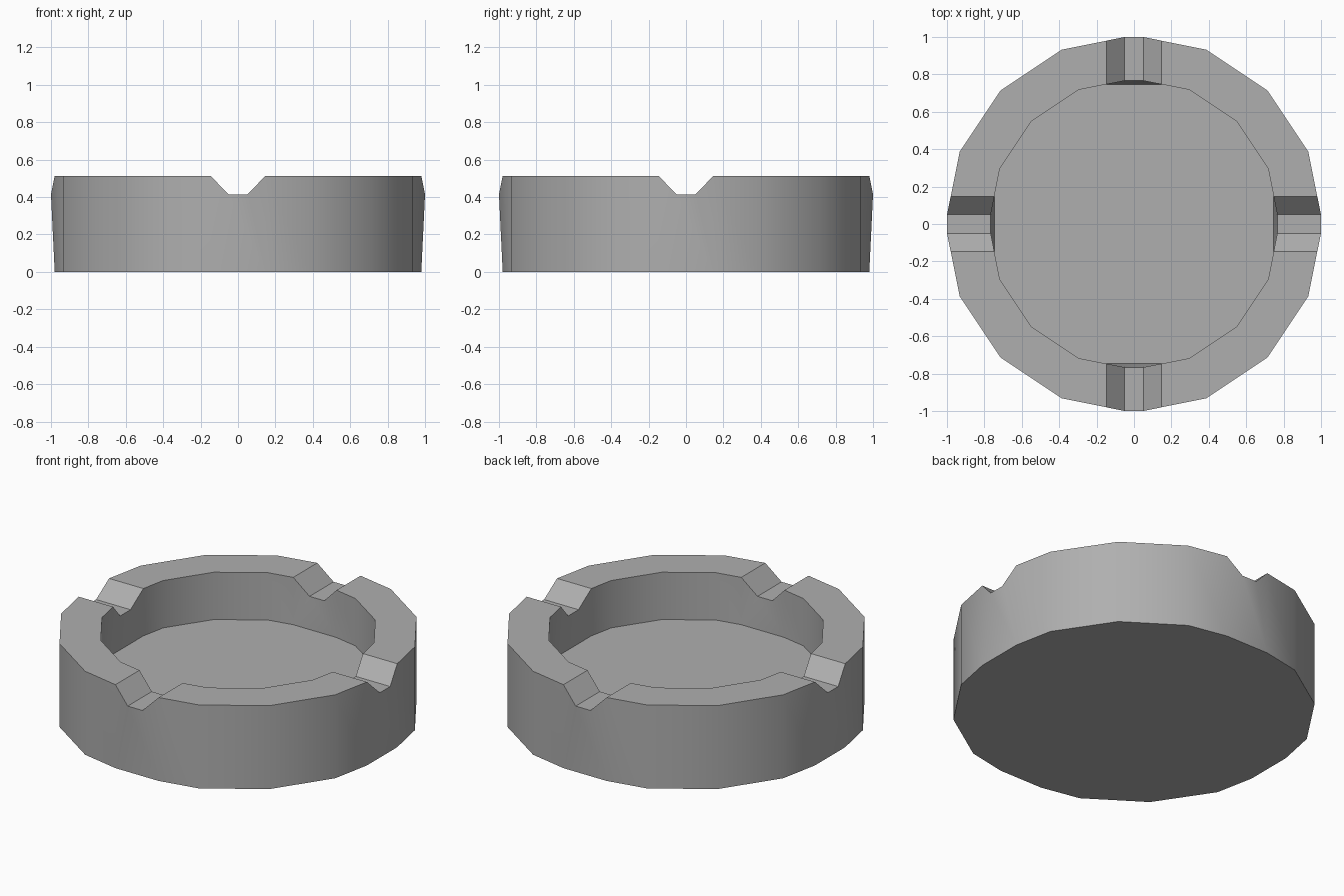
import bpy
import bmesh

if "Cube" in bpy.data.objects:
    bpy.data.objects.remove(bpy.data.objects["Cube"])

RIM_Z, NOTCH_Z, FLOOR_Z = 0.513, 0.415, 0.222

# One quarter of each outline, starting at the notch on +y and going clockwise.
# The first four points cross the notch: rim, notch floor, notch floor, rim.
OUTER = [(-0.147, 0.980), (-0.05, 1.0), (0.05, 1.0), (0.147, 0.980),
         (0.387, 0.932), (0.714, 0.714), (0.932, 0.387)]
INNER = [(-0.147, 0.747), (-0.05, 0.766), (0.05, 0.766), (0.147, 0.747),
         (0.297, 0.717), (0.549, 0.549), (0.717, 0.297)]

bm = bmesh.new()


def ring(quarter, flat_z=None):
    """Full 28-step loop; flat loops merge each notch side into one vertex."""
    loop = []
    for q in range(4):
        pts = []
        for i, (x, y) in enumerate(quarter):
            for _ in range(q):
                x, y = y, -x
            if flat_z is not None and i in (1, 2):
                pts.append(None)
                continue
            z = flat_z
            if z is None:
                z = NOTCH_Z if i in (1, 2) else RIM_Z
            pts.append(bm.verts.new((x, y, z)))
        if flat_z is not None:
            pts[1], pts[2] = pts[0], pts[3]
        loop += pts
    return loop


def bridge(a, b):
    n = len(a)
    for i in range(n):
        j = (i + 1) % n
        bm.faces.new(list(dict.fromkeys((a[i], a[j], b[j], b[i]))))


# Underside, outer wall, notched rim, inner wall, dish floor
base = ring(OUTER, 0.0)
rim_out = ring(OUTER)
rim_in = ring(INNER)
dish = ring(INNER, FLOOR_Z)
bridge(base, rim_out)
bridge(rim_out, rim_in)
bridge(rim_in, dish)
for loop in (base, dish):
    bm.faces.new(list(dict.fromkeys(loop)))
bmesh.ops.recalc_face_normals(bm, faces=bm.faces)

mesh = bpy.data.meshes.new("ashtray_bowl")
bm.to_mesh(mesh)
bm.free()
bowl = bpy.data.objects.new("ashtray_bowl", mesh)
bpy.context.collection.objects.link(bowl)

# Dark grey body
grey = bpy.data.materials.new("dark_grey")
grey.diffuse_color = (0.43, 0.43, 0.43, 1)
grey.use_nodes = True
grey.node_tree.nodes["Principled BSDF"].inputs["Base Color"].default_value = grey.diffuse_color
mesh.materials.append(grey)

# Smooth walls, crisp rim and notches
bpy.context.view_layer.objects.active = bowl
bowl.select_set(True)
bpy.ops.object.shade_smooth_by_angle(angle=0.52)
